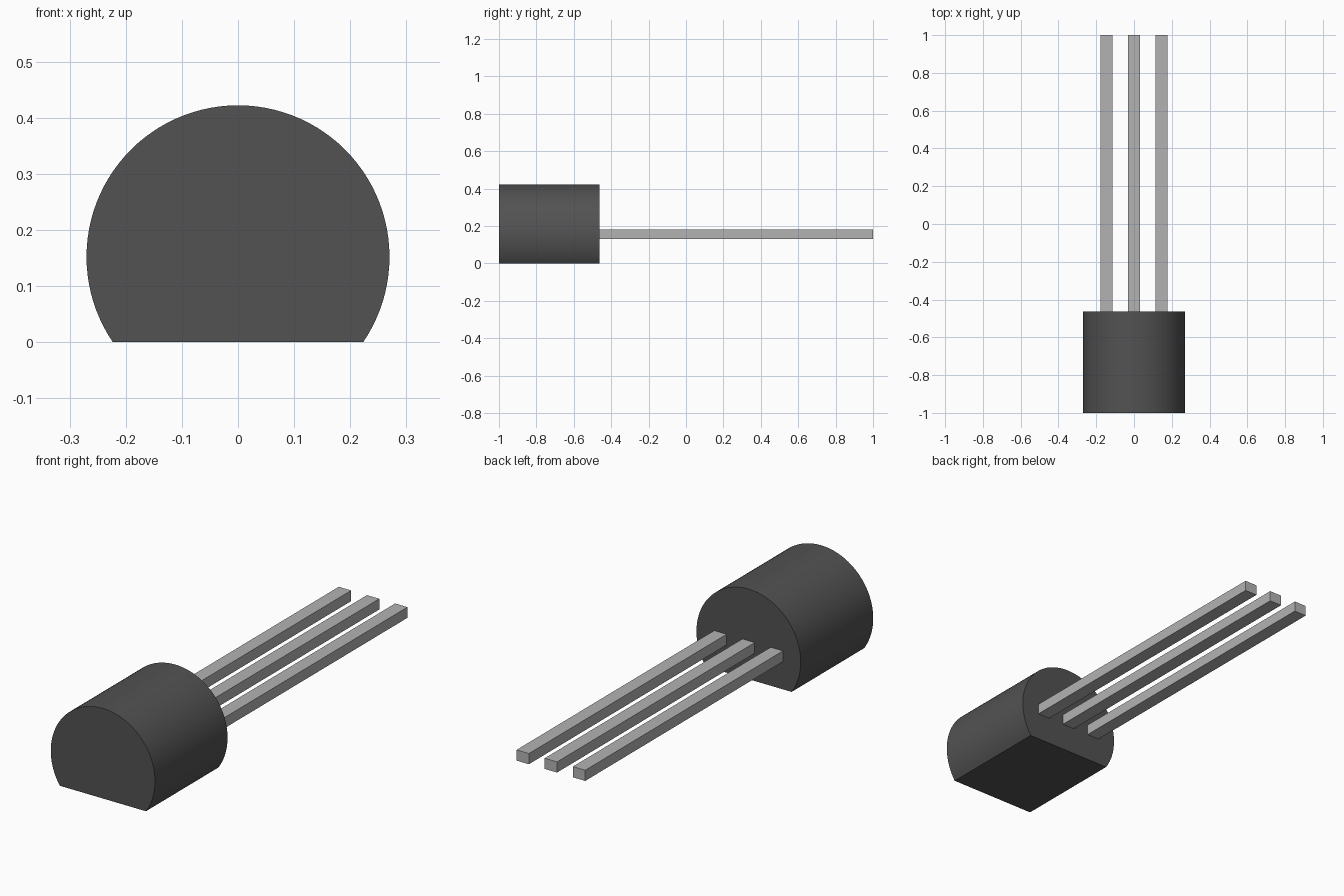
import bpy, bmesh, math
from mathutils import Vector

if "Cube" in bpy.data.objects:
    bpy.data.objects.remove(bpy.data.objects["Cube"])


def material(name, value):
    mat = bpy.data.materials.new(name)
    mat.diffuse_color = (value, value, value, 1)
    mat.use_nodes = True
    mat.node_tree.nodes["Principled BSDF"].inputs["Base Color"].default_value = mat.diffuse_color
    return mat


def extrude_profile(name, points, y0, y1, mat):
    """Extrude an x-z outline along y into a closed solid."""
    bm = bmesh.new()
    face = bm.faces.new([bm.verts.new((x, y0, z)) for x, z in points])
    ext = bmesh.ops.extrude_face_region(bm, geom=[face], use_keep_orig=True)
    verts = [v for v in ext["geom"] if isinstance(v, bmesh.types.BMVert)]
    bmesh.ops.translate(bm, verts=verts, vec=Vector((0, y1 - y0, 0)))
    bmesh.ops.recalc_face_normals(bm, faces=bm.faces)
    mesh = bpy.data.meshes.new(name)
    bm.to_mesh(mesh)
    bm.free()
    mesh.materials.append(mat)
    obj = bpy.data.objects.new(name, mesh)
    bpy.context.collection.objects.link(obj)
    return obj


plastic = material("black_plastic", 0.085)
metal = material("lead_metal", 0.45)

# Body: round case with a flat underside
R, CZ, SEG = 0.27, 0.152, 72
start = -math.asin(CZ / R)
sweep = math.pi - 2 * start
outline = [(R * math.cos(start + sweep * i / SEG),
            CZ + R * math.sin(start + sweep * i / SEG)) for i in range(SEG + 1)]
body = extrude_profile("body", outline, -1.0, -0.463, plastic)
bpy.context.view_layer.objects.active = body
body.select_set(True)
bpy.ops.object.shade_smooth_by_angle(angle=math.radians(30))

# Leads: three square-cut pins leaving the back of the case
W, Z0, Z1 = 0.032, 0.13, 0.18
for side, x in (("left", -0.146), ("middle", 0), ("right", 0.146)):
    rect = [(x - W, Z0), (x + W, Z0), (x + W, Z1), (x - W, Z1)]
    extrude_profile(side + "_lead", rect, -0.47, 1.0, metal)
